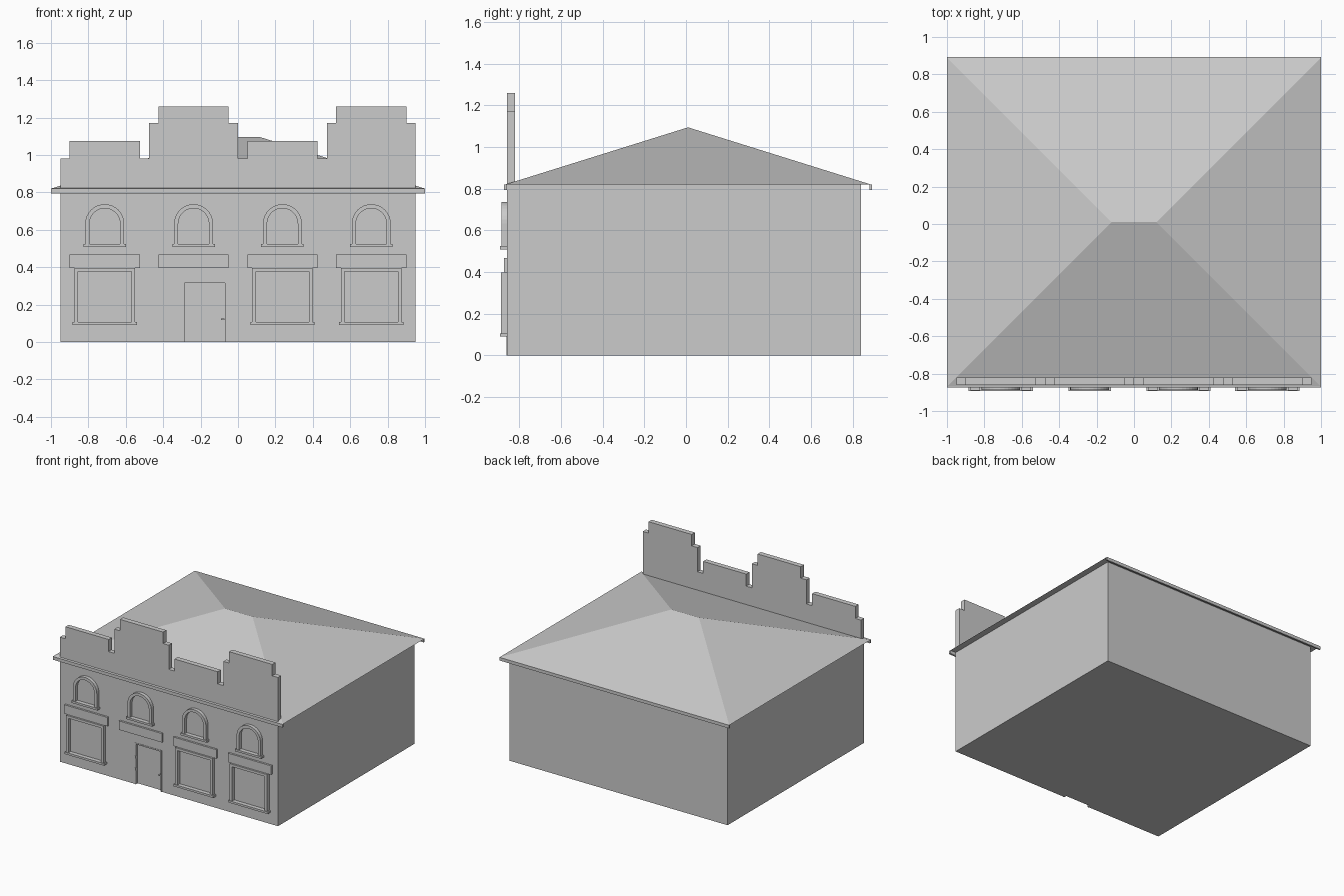
import bpy, bmesh, math
from mathutils import Vector

if "Cube" in bpy.data.objects:
    bpy.data.objects.remove(bpy.data.objects["Cube"])

stone = bpy.data.materials.new("pale grey")
stone.use_nodes = True
COLOUR = (0.6, 0.6, 0.6, 1)
stone.diffuse_color = COLOUR
stone.node_tree.nodes["Principled BSDF"].inputs["Base Color"].default_value = COLOUR

WALL_X, FRONT, BACK, EAVE = 0.95, -0.86, 0.84, 0.82


def finish(name, bm):
    bmesh.ops.recalc_face_normals(bm, faces=bm.faces[:])
    mesh = bpy.data.meshes.new(name)
    bm.to_mesh(mesh)
    bm.free()
    obj = bpy.data.objects.new(name, mesh)
    bpy.context.collection.objects.link(obj)
    mesh.materials.append(stone)
    return obj


def box(name, x0, x1, y0, y1, z0, z1):
    bm = bmesh.new()
    bmesh.ops.create_cube(bm, size=1)
    for v in bm.verts:
        v.co = ((x0, x1)[v.co.x > 0], (y0, y1)[v.co.y > 0], (z0, z1)[v.co.z > 0])
    return finish(name, bm)


def extrude_y(bm, faces, depth):
    geom = bmesh.ops.extrude_face_region(bm, geom=faces)["geom"]
    verts = [g for g in geom if isinstance(g, bmesh.types.BMVert)]
    bmesh.ops.translate(bm, verts=verts, vec=(0, depth, 0))


def frame(name, outer, inner, y0, y1):
    """Open-bottomed frame between two matching (x, z) paths."""
    bm = bmesh.new()
    a, b = ([bm.verts.new((x, y0, z)) for x, z in path] for path in (outer, inner))
    faces = [bm.faces.new((a[i], a[i + 1], b[i + 1], b[i])) for i in range(len(a) - 1)]
    extrude_y(bm, faces, y1 - y0)
    return finish(name, bm)


def arch(cx, r, base, spring, steps=16):
    turn = [math.pi * i / steps for i in range(steps + 1)]
    curve = [(cx - r * math.cos(t), spring + r * math.sin(t)) for t in turn]
    return [(cx - r, base)] + curve + [(cx + r, base)]


def gate(x0, x1, base, top):
    return [(x0, base), (x0, top), (x1, top), (x1, base)]


# Main walls with the door recess cut out
walls = box("walls", -WALL_X, WALL_X, FRONT, BACK, 0, EAVE)
cutter = box("door_cutter", -0.288, -0.068, FRONT - 0.1, FRONT + 0.03, -0.1, 0.316)
cutter.hide_render = True
cutter.hide_viewport = True
cutter.display_type = 'WIRE'
cut = walls.modifiers.new("door_recess", 'BOOLEAN')
cut.operation, cut.solver, cut.object = 'DIFFERENCE', 'EXACT', cutter

# Hipped roof and its front and back boards
bm = bmesh.new()
fl, fr, br, bl, rl, rr = [bm.verts.new(p) for p in (
    (-1, -0.87, EAVE), (1, -0.87, EAVE), (1, 0.89, EAVE), (-1, 0.89, EAVE),
    (-0.12, 0.01, 1.095), (0.12, 0.01, 1.095))]
for f in ((fl, fr, rr, rl), (fr, br, rr), (br, bl, rl, rr), (bl, fl, rl), (fl, bl, br, fr)):
    bm.faces.new(f)
finish("hipped_roof", bm)
box("front_eave_board", -1, 1, -0.875, FRONT, 0.795, EAVE)
box("back_eave_board", -1, 1, 0.88, 0.892, 0.795, EAVE)

# Stepped parapet: four bays, alternately low and high
bm = bmesh.new()
outline = [(-WALL_X, EAVE)]
for bay in range(4):
    x0, x1 = -WALL_X + 0.475 * bay, -WALL_X + 0.475 * (bay + 1)
    shoulder, top = ((0.98, 1.075), (1.17, 1.26))[bay % 2]
    outline += [(x0, shoulder), (x0 + 0.05, shoulder), (x0 + 0.05, top),
                (x1 - 0.05, top), (x1 - 0.05, shoulder), (x1, shoulder)]
outline.append((WALL_X, EAVE))
face = bm.faces.new([bm.verts.new((x, FRONT, z)) for x, z in outline])
extrude_y(bm, [face], 0.04)
finish("stepped_parapet", bm)

# Windows, sills and sign boards of each bay
for bay in range(4):
    cx = -0.7125 + 0.475 * bay
    n = str(bay + 1)
    box("sign_board_" + n, cx - 0.188, cx + 0.188, -0.875, FRONT, 0.397, 0.467)
    frame("arched_window_frame_" + n, arch(cx, 0.104, 0.525, 0.633),
          arch(cx, 0.082, 0.525, 0.633), -0.887, FRONT)
    box("upper_sill_" + n, cx - 0.114, cx + 0.114, -0.893, FRONT, 0.509, 0.525)
    if bay != 1:
        frame("shop_window_frame_" + n, gate(cx - 0.162, cx + 0.162, 0.106, 0.397),
              gate(cx - 0.142, cx + 0.142, 0.106, 0.377), -0.889, FRONT)
        box("shop_sill_" + n, cx - 0.172, cx + 0.172, -0.893, FRONT, 0.09, 0.106)

# Door with frame, hinges and handle
frame("door_frame", gate(-0.296, -0.06, 0, 0.325), gate(-0.286, -0.07, 0, 0.315),
      FRONT - 0.003, FRONT + 0.03)
box("door", -0.286, -0.07, FRONT + 0.02, FRONT + 0.03, 0, 0.315)
for i, z in enumerate((0.11, 0.205)):
    box("door_hinge_%d" % (i + 1), -0.296, -0.286, FRONT - 0.006, FRONT + 0.02, z, z + 0.02)
box("door_handle_plate", -0.086, -0.074, FRONT + 0.015, FRONT + 0.02, 0.07, 0.13)
box("door_handle", -0.092, -0.072, FRONT + 0.002, FRONT + 0.016, 0.117, 0.125)
